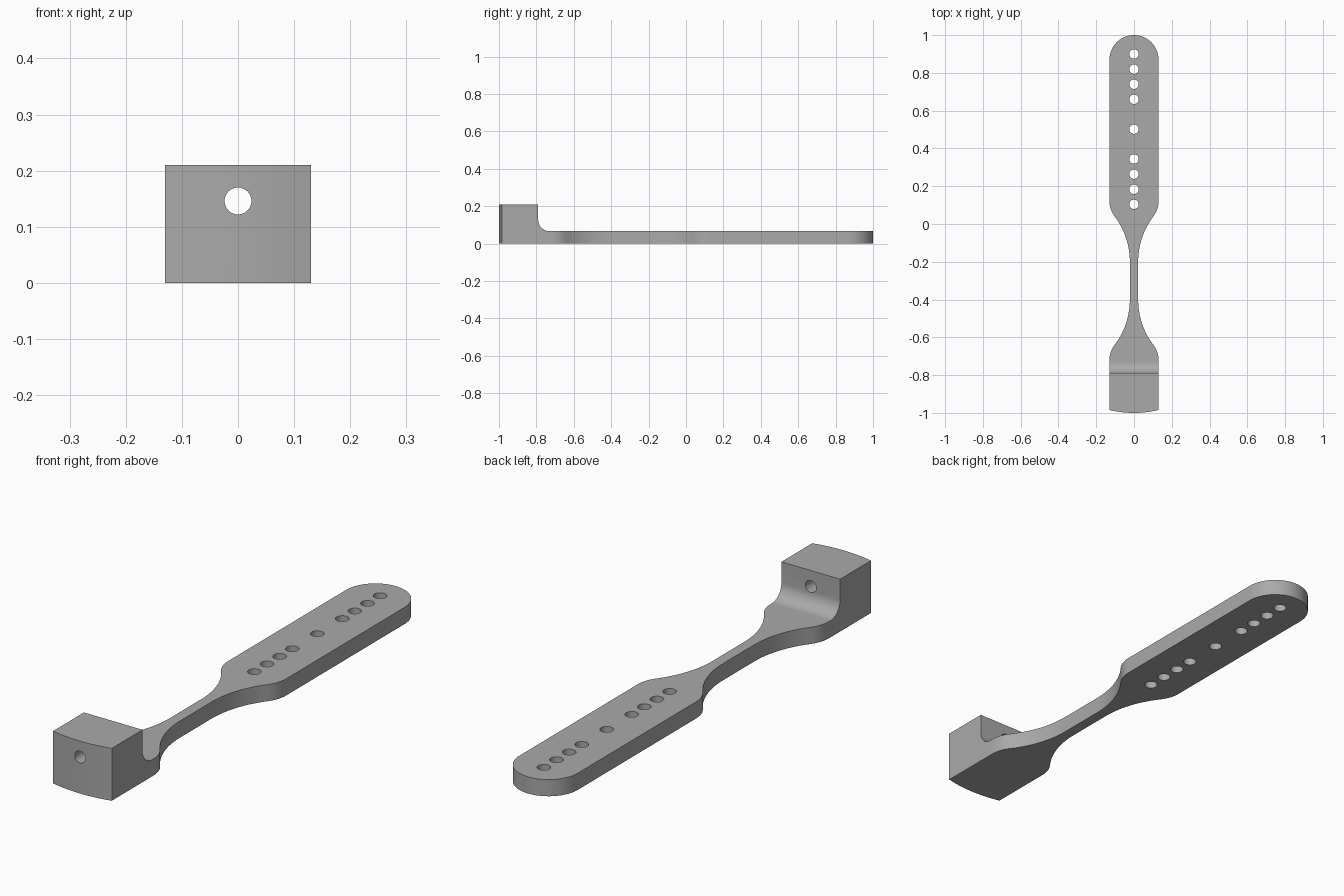
import bpy, bmesh
from math import sin, cos, pi, radians, asin
from mathutils import Matrix

cube = bpy.data.objects.get("Cube")
if cube:
    bpy.data.objects.remove(cube, do_unlink=True)

HALF, TALL, THICK = 0.13, 0.21, 0.067

grey = bpy.data.materials.new("plain grey")
grey.use_nodes = True
tone = (0.4, 0.4, 0.4, 1)
grey.diffuse_color = tone
grey.node_tree.nodes["Principled BSDF"].inputs["Base Color"].default_value = tone


def arc(cx, cy, r, start, end, n):
    """Points on a circle, angles in degrees."""
    steps = [radians(start + (end - start) * i / n) for i in range(n + 1)]
    return [(cx + r * cos(a), cy + r * sin(a)) for a in steps]


def make_object(name, bm):
    bmesh.ops.recalc_face_normals(bm, faces=bm.faces)
    mesh = bpy.data.meshes.new(name)
    bm.to_mesh(mesh)
    bm.free()
    mesh.materials.append(grey)
    obj = bpy.data.objects.new(name, mesh)
    bpy.context.collection.objects.link(obj)
    return obj


def extrude_profile(name, points, to_3d, direction):
    bm = bmesh.new()
    face = bm.faces.new([bm.verts.new(to_3d(*p)) for p in points])
    new = bmesh.ops.extrude_face_region(bm, geom=[face])["geom"]
    verts = [v for v in new if isinstance(v, bmesh.types.BMVert)]
    bmesh.ops.translate(bm, verts=verts, vec=direction)
    return make_object(name, bm)


def cut(target, cutter, operation):
    mod = target.modifiers.new(cutter.name, "BOOLEAN")
    mod.operation, mod.solver, mod.object = operation, "EXACT", cutter
    bpy.context.view_layer.objects.active = target
    bpy.ops.object.modifier_apply(modifier=mod.name)
    bpy.data.objects.remove(cutter, do_unlink=True)


# Neck flare: a wide hollow curve running into a small rounded shoulder
NECK, TURN, HOLLOW, SHOULDER = 0.022, 37.3, 0.398, 0.13
flare = arc(NECK + HOLLOW, -0.2, HOLLOW, 180, 180 - TURN, 14)
flare += arc(HALF - SHOULDER, 0.12, SHOULDER, -TURN, 0, 8)[1:]
rear_flare = [(x, -0.6 - y) for x, y in reversed(flare)]

# Plan outline: bowed front, waisted neck, round far end
BOW = 0.57
spread = 90 - 180 / pi * asin(HALF / BOW)
front = arc(0, BOW - 1, BOW, -90, -spread, 8)
tip = arc(0, 0.87, HALF, 0, 90, 20)
side = front + rear_flare + flare + tip
outline = side + [(-x, y) for x, y in reversed(side[1:-1])]
body = extrude_profile("slotted_arm", outline, lambda x, y: (x, y, 0), (0, 0, TALL))

# Side profile: tall block, inside fillet, thin bar
FACE, FILLET = -0.79, 0.06
removed = arc(FACE + FILLET, THICK + FILLET, FILLET, 180, 270, 12)
removed += [(1.2, THICK), (1.2, 0.4), (FACE, 0.4)]
relief = extrude_profile("relief_cutter", removed, lambda y, z: (-0.3, y, z), (0.6, 0, 0))
cut(body, relief, "DIFFERENCE")


def drill(name, radius, depth, matrices):
    bm = bmesh.new()
    for m in matrices:
        bmesh.ops.create_cone(bm, cap_ends=True, segments=32, radius1=radius,
                              radius2=radius, depth=depth, matrix=m)
    cut(body, make_object(name, bm), "DIFFERENCE")


# Row of adjustment holes, two groups of four about a middle one
MIDDLE = 0.502
offsets = [0] + [s * (0.158 + 0.08 * i) for s in (-1, 1) for i in range(4)]
drill("row_cutter", 0.025, 0.5, [Matrix.Translation((0, MIDDLE + d, 0)) for d in offsets])

# Bolt hole through the block
drill("bolt_cutter", 0.024, 0.6,
      [Matrix.Translation((0, -0.9, 0.146)) @ Matrix.Rotation(pi / 2, 4, "X")])

bpy.ops.object.select_all(action="DESELECT")
body.select_set(True)
bpy.context.view_layer.objects.active = body
bpy.ops.object.shade_smooth_by_angle(angle=radians(30))
